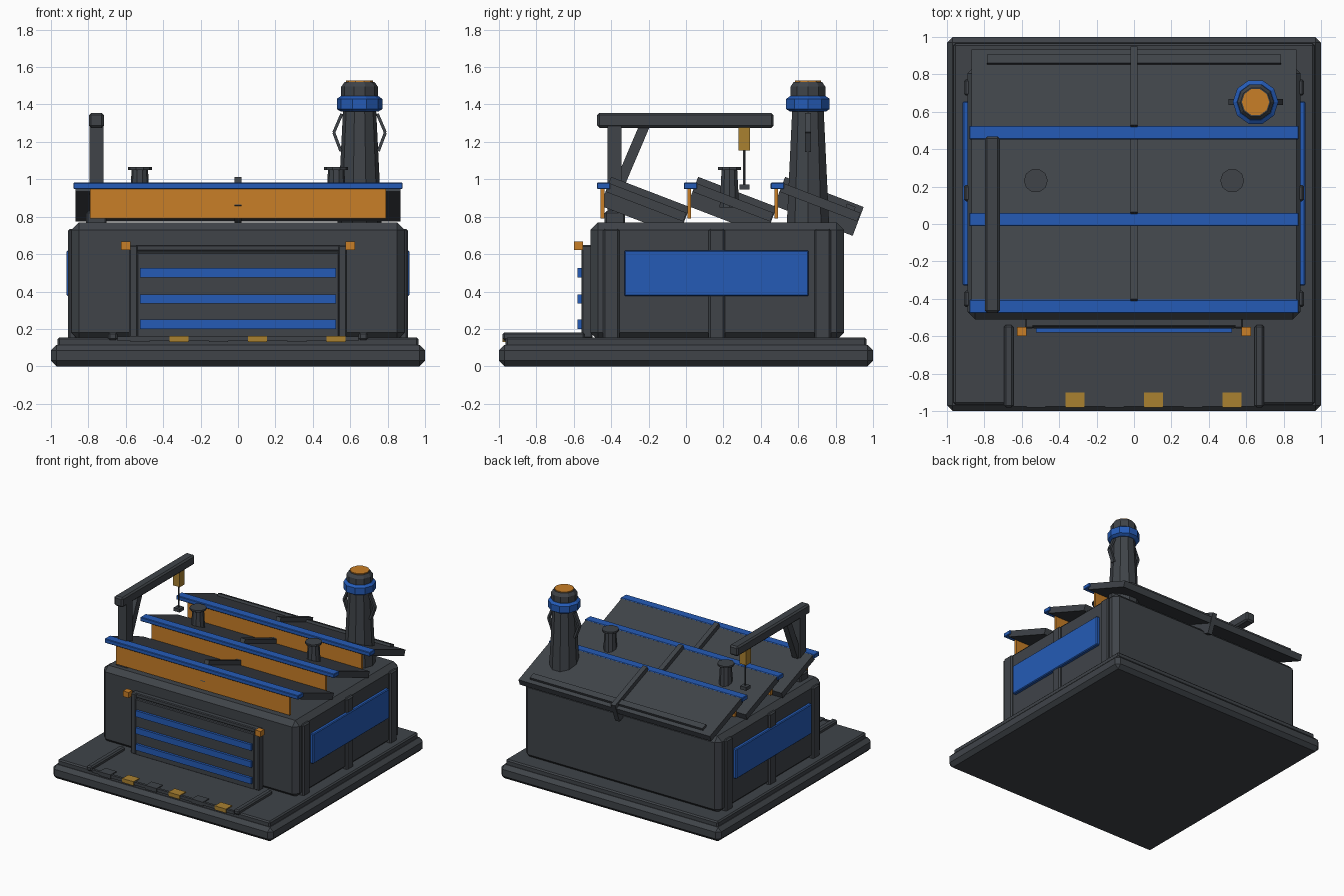
import bpy, bmesh, math
from mathutils import Vector, Matrix

if "Cube" in bpy.data.objects:
    bpy.data.objects.remove(bpy.data.objects["Cube"])


def material(name, rgb):
    m = bpy.data.materials.new(name)
    m.use_nodes = True
    m.diffuse_color = (*rgb, 1)
    m.node_tree.nodes["Principled BSDF"].inputs["Base Color"].default_value = (*rgb, 1)
    return m


GREY = material("dark steel", (0.05, 0.057, 0.066))
BLUE = material("blue paint", (0.018, 0.105, 0.47))
ORANGE = material("orange glow", (0.58, 0.21, 0.02))
YELLOW = material("hazard yellow", (0.4, 0.22, 0.03))


def finish(bm, name, mat, bevel=0):
    if bevel:
        bmesh.ops.bevel(bm, geom=bm.edges[:], offset=bevel, segments=1, affect='EDGES')
    bmesh.ops.recalc_face_normals(bm, faces=bm.faces[:])
    me = bpy.data.meshes.new(name)
    bm.to_mesh(me)
    bm.free()
    me.materials.append(mat)
    ob = bpy.data.objects.new(name, me)
    bpy.context.collection.objects.link(ob)
    return ob


def box(name, mat, xs, ys, zs, bevel=0):
    """Box from its (low, high) range on each axis."""
    bm = bmesh.new()
    bmesh.ops.create_cube(bm, size=1)
    spans = (xs, ys, zs)
    bmesh.ops.scale(bm, vec=[b - a for a, b in spans], verts=bm.verts)
    bmesh.ops.translate(bm, vec=[(a + b) / 2 for a, b in spans], verts=bm.verts)
    return finish(bm, name, mat, bevel)


def around(c, half):
    return (c - half, c + half)


def lathe(name, mat, x, y, profile, sides):
    """Faceted turned part from (radius, height) pairs, capped at both ends."""
    bm = bmesh.new()
    rings = []
    for r, z in profile:
        angles = [math.tau * i / sides for i in range(sides)]
        rings.append([bm.verts.new((x + r * math.cos(a), y + r * math.sin(a), z)) for a in angles])
    for lo, hi in zip(rings, rings[1:]):
        for i in range(sides):
            j = (i + 1) % sides
            bm.faces.new((lo[i], lo[j], hi[j], hi[i]))
    bm.faces.new(rings[0])
    bm.faces.new(rings[-1])
    return finish(bm, name, mat)


def strut(name, mat, start, end, width, depth):
    """Square bar between two points."""
    a, b = Vector(start), Vector(end)
    bm = bmesh.new()
    bmesh.ops.create_cube(bm, size=1)
    bmesh.ops.scale(bm, vec=(width, depth, (b - a).length), verts=bm.verts)
    turn = Vector((0, 0, 1)).rotation_difference(b - a).to_matrix().to_4x4()
    bmesh.ops.transform(bm, matrix=Matrix.Translation((a + b) / 2) @ turn, verts=bm.verts)
    return finish(bm, name, mat)


# Base and main hall
box("plinth", GREY, (-1, 1), (-1, 1), (0, 0.115), 0.03)
box("floor_slab", GREY, (-0.965, 0.965), (-0.965, 0.965), (0.1, 0.155), 0.01)
box("hall", GREY, (-0.89, 0.89), (-0.51, 0.845), (0.14, 0.77), 0.04)

# Side walls: pilasters and blue panels
for s, side in ((-1, "right"), (1, "left")):
    for y in (-0.4, 0.165, 0.73):
        box(f"{side}_pilaster", GREY, around(s * 0.885, 0.023), around(y, 0.044), (0.14, 0.735), 0.01)
    box(f"{side}_wall_panel", BLUE, around(s * 0.9, 0.016), (-0.33, 0.655), (0.375, 0.62), 0.006)
    # Driveway rails, door posts and lamps
    box(f"{side}_rail", GREY, around(s * 0.67, 0.025), (-0.98, -0.54), (0.14, 0.182), 0.01)
    box(f"{side}_door_post", GREY, around(s * 0.56, 0.024), (-0.56, -0.5), (0.15, 0.65), 0.008)
    box(f"{side}_door_lamp", ORANGE, around(s * 0.6, 0.025), (-0.6, -0.55), (0.622, 0.668))

# Roller door
box("door_lintel", GREY, (-0.58, 0.58), (-0.55, -0.5), (0.615, 0.65), 0.006)
box("door_panel", GREY, (-0.54, 0.54), (-0.56, -0.5), (0.15, 0.61), 0.006)
for z in (0.225, 0.36, 0.5):
    box("door_stripe", BLUE, (-0.525, 0.525), (-0.58, -0.55), around(z, 0.025))

# Threshold with hazard tiles
box("threshold", GREY, (-0.645, 0.645), (-0.975, -0.955), (0.135, 0.16))
for i in range(6):
    box("hazard_tile", YELLOW if i % 2 else GREY, around(-0.525 + 0.21 * i, 0.051),
        (-0.98, -0.9), (0.13, 0.163))

# Sawtooth roof: sloped local frame starts at the top of each rib
TILT = math.radians(21)
for i in range(3):
    dy = 0.465 * i
    slope = Matrix.Translation((0, -0.4 + dy, 1.013)) @ Matrix.Rotation(-TILT, 4, 'X')
    parts = [box("roof_slab", GREY, (-0.87, 0.87), (0, 0.445), (-0.085, -0.035)),
             box("roof_rib", GREY, (-0.02, 0.02), (0, 0.45), (-0.165, 0))]
    if i == 2:
        parts.append(box("roof_gutter", GREY, (-0.785, 0.785), (0.36, 0.41), (-0.04, -0.015)))
    for p in parts:
        p.data.transform(slope)
    box("skylight", ORANGE, (-0.79, 0.79), around(-0.447 + dy, 0.01), (0.79, 0.955))
    box("ridge_beam", BLUE, (-0.88, 0.88), around(-0.441 + dy, 0.036), (0.948, 0.982), 0.004)

# Roof vents
for x in (-0.525, 0.525):
    lathe("roof_vent", GREY, x, 0.232,
          [(0.055, 0.85), (0.044, 1.05), (0.064, 1.05), (0.064, 1.065)], 10)

# Chimney
CX, CY = 0.65, 0.652
lathe("chimney_stack", GREY, CX, CY, [(0.122, 0.7), (0.088, 1.38)], 10)
lathe("chimney_ring", BLUE, CX, CY,
      [(0.1, 1.362), (0.122, 1.375), (0.122, 1.43), (0.1, 1.445)], 10)
lathe("chimney_cap", GREY, CX, CY, [(0.098, 1.43), (0.098, 1.495), (0.08, 1.52)], 10)
lathe("chimney_glow", ORANGE, CX, CY, [(0.073, 1.5), (0.073, 1.527)], 10)
for s in (-1, 1):
    path = [(0.095, 1.35), (0.138, 1.25), (0.1, 1.15)]
    for (r0, z0), (r1, z1) in zip(path, path[1:]):
        strut("chimney_bracket", GREY, (CX + s * r0, CY, z0), (CX + s * r1, CY, z1), 0.016, 0.032)

# Roof crane
KX = -0.757
box("crane_foot", GREY, around(KX, 0.055), (-0.435, -0.325), (0.76, 0.83), 0.01)
box("crane_post", GREY, around(KX, 0.038), (-0.42, -0.345), (0.76, 1.3))
box("crane_beam", GREY, around(KX, 0.04), (-0.475, 0.468), (1.275, 1.355), 0.012)
strut("crane_brace", GREY, (KX, -0.22, 1.29), (KX, -0.365, 0.95), 0.05, 0.055)
box("crane_hoist", YELLOW, around(KX, 0.03), around(0.312, 0.03), (1.155, 1.278))
lathe("crane_cable", GREY, KX, 0.312, [(0.007, 0.96), (0.007, 1.16)], 6)
box("crane_hook", GREY, around(KX, 0.027), around(0.312, 0.027), (0.945, 0.972))
